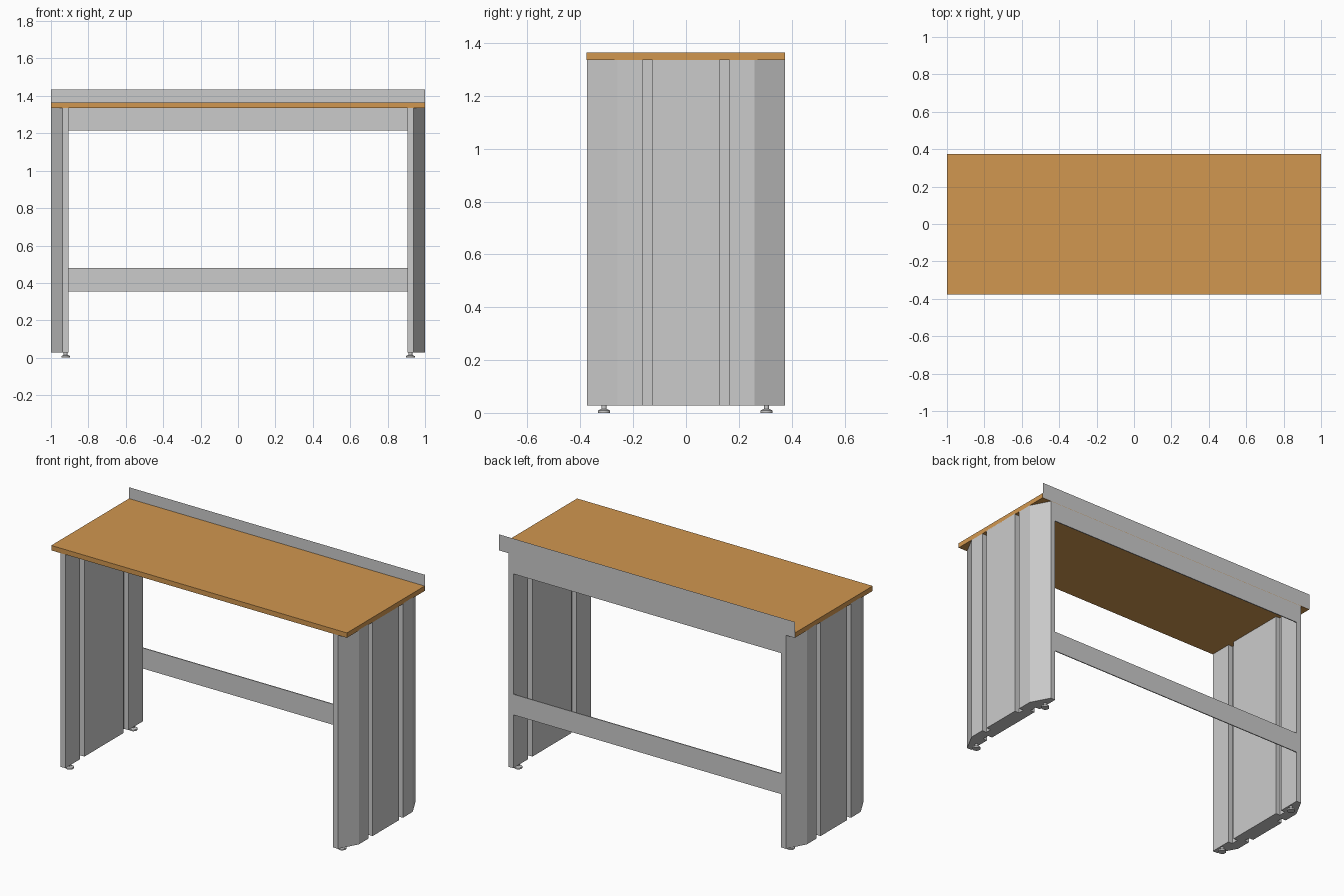
import bpy, bmesh
from mathutils import Matrix

if "Cube" in bpy.data.objects:
    bpy.data.objects.remove(bpy.data.objects["Cube"])

def finish(name, bm, smooth=False):
    bmesh.ops.recalc_face_normals(bm, faces=bm.faces)
    me = bpy.data.meshes.new(name)
    bm.to_mesh(me)
    bm.free()
    ob = bpy.data.objects.new(name, me)
    bpy.context.collection.objects.link(ob)
    if smooth:
        bpy.context.view_layer.objects.active = ob
        ob.select_set(True)
        bpy.ops.object.shade_smooth_by_angle()
        ob.select_set(False)
    return ob

def box(name, x, y, z):
    bm = bmesh.new()
    bmesh.ops.create_cube(bm, size=1)
    for v in bm.verts:
        v.co = [r[0] if c < 0 else r[1] for c, r in zip(v.co, (x, y, z))]
    return finish(name, bm)

def prism(name, profile, z0, z1):
    bm = bmesh.new()
    face = bm.faces.new([bm.verts.new((x, y, z0)) for x, y in profile])
    ext = bmesh.ops.extrude_face_region(bm, geom=[face])["geom"]
    bmesh.ops.translate(bm, vec=(0, 0, z1 - z0),
                        verts=[v for v in ext if isinstance(v, bmesh.types.BMVert)])
    return finish(name, bm)

# Worktop
wood = bpy.data.materials.new("wood")
wood.diffuse_color = (0.64, 0.31, 0.08, 1)
wood.use_nodes = True
wood.node_tree.nodes["Principled BSDF"].inputs["Base Color"].default_value = wood.diffuse_color
top = box("worktop", (-1, 1), (-0.376, 0.375), (1.335, 1.365))
top.data.materials.append(wood)

# Thin upstand behind the worktop
bm = bmesh.new()
bm.faces.new([bm.verts.new((x, 0.377, z))
              for x, z in ((-1, 1.335), (1, 1.335), (1, 1.433), (-1, 1.433))])
finish("back_upstand", bm)

# Back rails between the legs
for name, z in (("upper_back_rail", (1.216, 1.335)), ("lower_back_rail", (0.354, 0.48))):
    box(name, (-0.906, 0.906), (0.369, 0.375), z)

# Side panels: chamfered outside, grooved inside and outside
half = [(0.906, 0.19), (0.935, 0.19), (0.935, 0.235), (0.906, 0.235),
        (0.906, 0.375), (0.938, 0.375), (1.0, 0.26),
        (1.0, 0.165), (0.97, 0.165), (0.97, 0.127), (1.0, 0.127)]
profile = half + [(x, -y) for x, y in reversed(half)]
for side, s in (("left", -1), ("right", 1)):
    prism(side + "_side_panel", [(s * x, y) for x, y in profile], 0.028, 1.339)
    # Levelling feet
    for end, y in (("front", -0.31), ("back", 0.305)):
        bm = bmesh.new()
        for r1, r2, z0, z1 in ((0.023, 0.023, 0, 0.009), (0.023, 0.011, 0.009, 0.015),
                               (0.010, 0.010, 0.015, 0.03)):
            bmesh.ops.create_cone(bm, cap_ends=True, segments=24, radius1=r1, radius2=r2,
                                  depth=z1 - z0,
                                  matrix=Matrix.Translation((s * 0.922, y, (z0 + z1) / 2)))
        finish(f"{side}_{end}_foot", bm, True)
